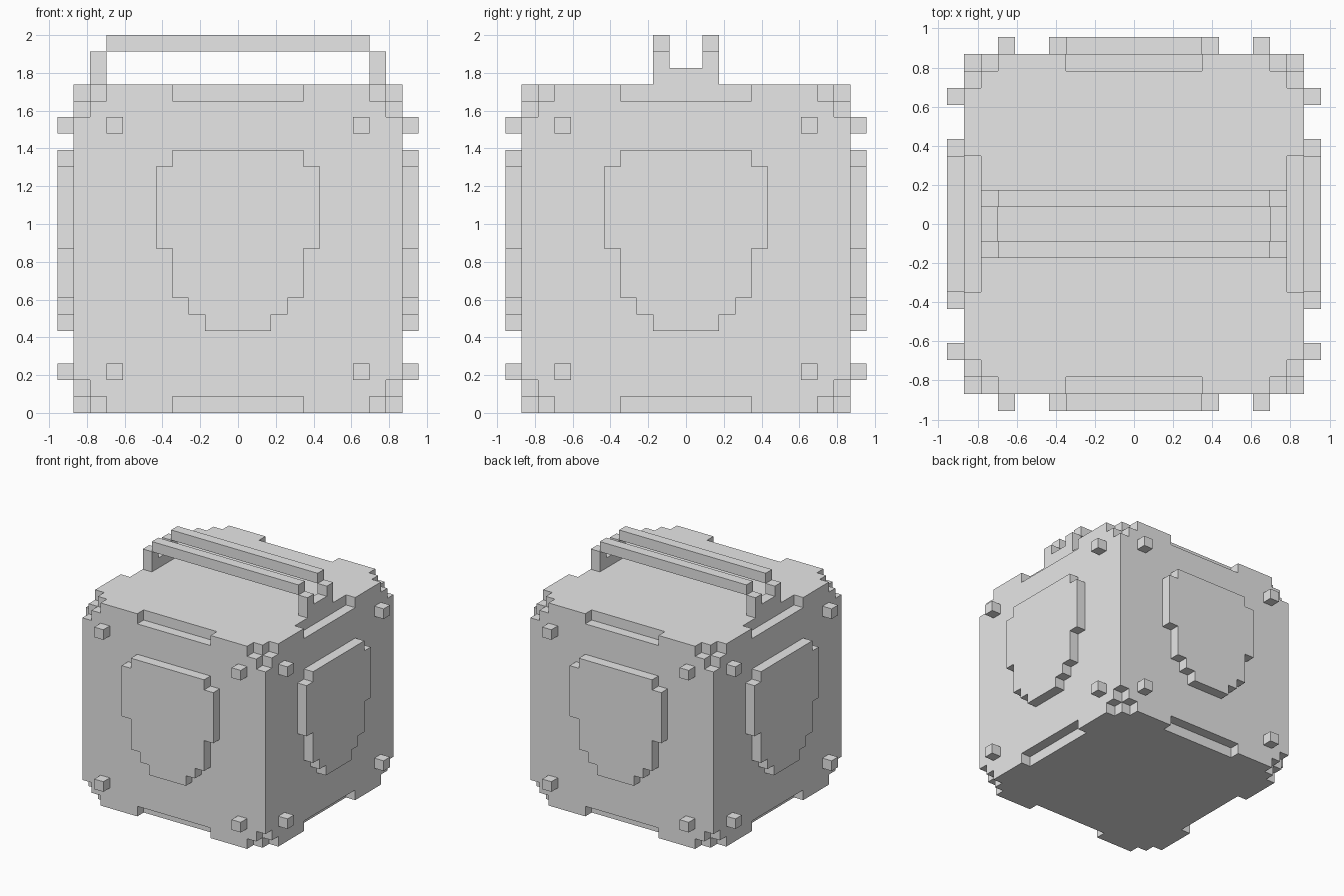
import bpy, bmesh, math
from mathutils import Matrix, Vector

U = 2 / 23          # one block of the grid the model is made on
HALF = 10           # half the crate width in blocks

cube = bpy.data.objects.get("Cube")
if cube:
    bpy.data.objects.remove(cube, do_unlink=True)

grey = bpy.data.materials.new("plain_grey")
grey.use_nodes = True
grey.diffuse_color = (0.8, 0.8, 0.8, 1)
grey.node_tree.nodes["Principled BSDF"].inputs["Base Color"].default_value = (0.8, 0.8, 0.8, 1)


def finish(name, bm):
    """Turn a bmesh in block units into a flat grey object."""
    bmesh.ops.recalc_face_normals(bm, faces=bm.faces)
    bm.transform(Matrix.Scale(U, 4))
    mesh = bpy.data.meshes.new(name)
    bm.to_mesh(mesh)
    bm.free()
    mesh.materials.append(grey)
    obj = bpy.data.objects.new(name, mesh)
    bpy.context.collection.objects.link(obj)
    return obj


def add_box(bm, low, high):
    low, high = Vector(low), Vector(high)
    place = Matrix.Translation((low + high) / 2) @ Matrix.Diagonal((*(high - low), 1))
    bmesh.ops.create_cube(bm, size=1, matrix=place)


def side_turn(k):
    return Matrix.Rotation(k * math.pi / 2, 4, "Z")


# Crate body
bm = bmesh.new()
add_box(bm, (-HALF, -HALF, 0), (HALF, HALF, 2 * HALF))
body = finish("crate_body", bm)

# Stepped corners and edge notches, cut along one axis at a time
for axis in range(3):
    bm = bmesh.new()
    spans = [(-11, -8), (8, 11)]
    if axis < 2:
        spans.append((-4, 4))
    for a in (-10, 10):
        for b in (-10, 10):
            for start, end in spans:
                low, high = [a - 1, b - 1], [a + 1, b + 1]
                low.insert(axis, start)
                high.insert(axis, end)
                low[2] += HALF
                high[2] += HALF
                add_box(bm, low, high)
    cutter = finish("edge_cutter", bm)
    cutter.hide_render = True
    cut = body.modifiers.new("edge_cut", "BOOLEAN")
    cut.operation = "DIFFERENCE"
    cut.solver = "EXACT"
    cut.object = cutter
    bpy.context.view_layer.objects.active = body
    bpy.ops.object.modifier_apply(modifier=cut.name)
    bpy.data.objects.remove(cutter, do_unlink=True)

# Stepped shield outline, one half as (x, z)
half_outline = [(4, 16), (4, 15), (5, 15), (5, 10), (4, 10), (4, 7),
                (3, 7), (3, 6), (2, 6), (2, 5)]
outline = half_outline + [(-x, z) for x, z in reversed(half_outline)]

for k, side in enumerate(("front", "left", "back", "right")):
    # Raised shield plate
    bm = bmesh.new()
    face = bm.faces.new([bm.verts.new((x, -HALF, z)) for x, z in outline])
    out = bmesh.ops.extrude_face_region(bm, geom=[face])
    moved = [v for v in out["geom"] if isinstance(v, bmesh.types.BMVert)]
    bmesh.ops.translate(bm, verts=moved, vec=(0, -1, 0))
    bm.transform(side_turn(k))
    finish(side + "_shield", bm)

    # Four studs
    bm = bmesh.new()
    for x in (-8, 7):
        for z in (2, 17):
            add_box(bm, (x, -HALF - 1, z), (x + 1, -HALF, z + 1))
    bm.transform(side_turn(k))
    finish(side + "_studs", bm)

# Forked handle posts
for side, x in (("right", -9), ("left", 8)):
    bm = bmesh.new()
    prong = [(-2, 20), (2, 20), (2, 22), (1, 22), (1, 21), (-1, 21), (-1, 22), (-2, 22)]
    face = bm.faces.new([bm.verts.new((x, y, z)) for y, z in prong])
    out = bmesh.ops.extrude_face_region(bm, geom=[face])
    moved = [v for v in out["geom"] if isinstance(v, bmesh.types.BMVert)]
    bmesh.ops.translate(bm, verts=moved, vec=(1, 0, 0))
    finish(side + "_handle_post", bm)

# Twin handle bars
for side, y in (("front", -2), ("back", 1)):
    bm = bmesh.new()
    add_box(bm, (-8, y, 22), (8, y + 1, 23))
    finish(side + "_handle_bar", bm)
